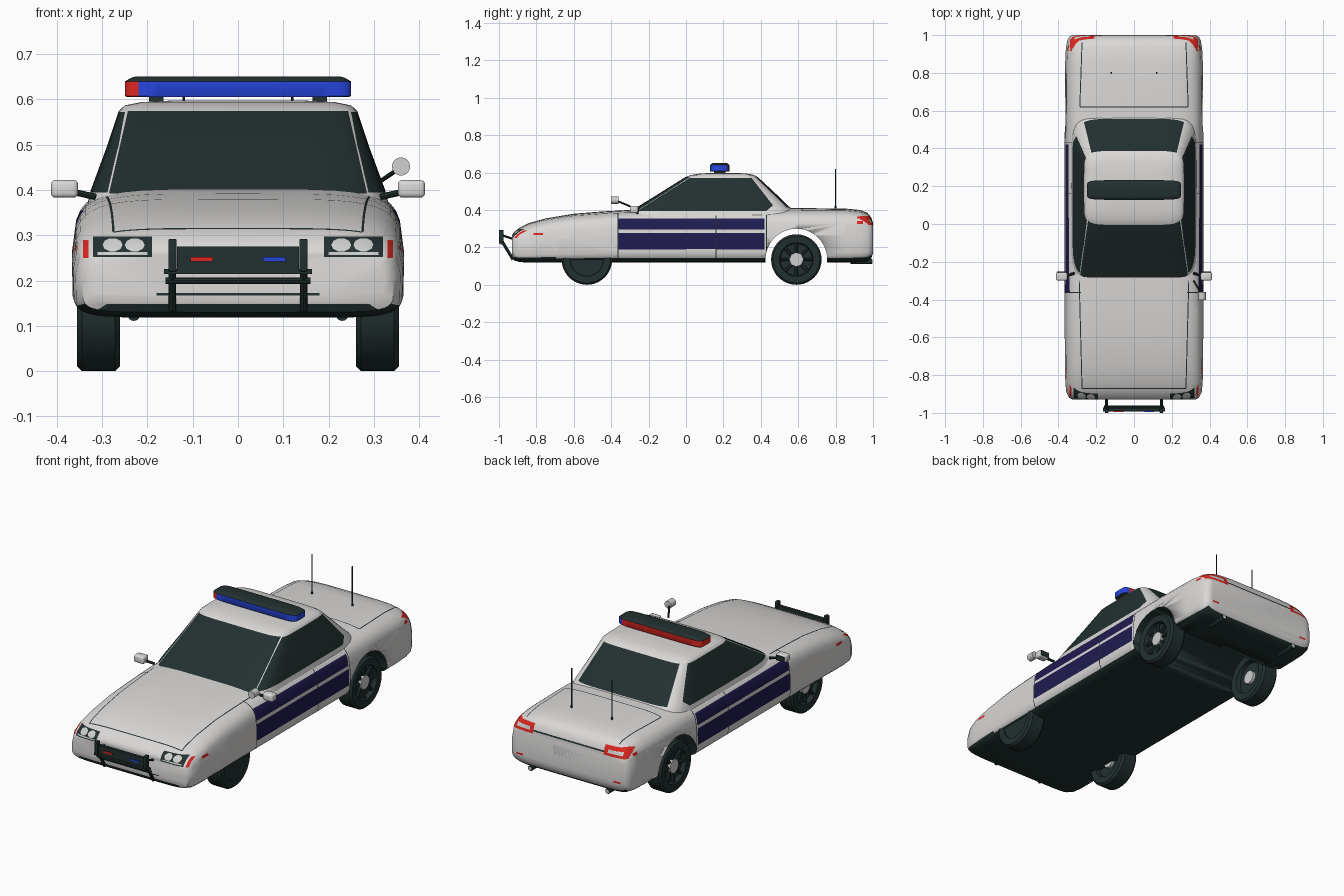
import bpy, bmesh, math
from mathutils import Vector

if "Cube" in bpy.data.objects:
    bpy.data.objects.remove(bpy.data.objects["Cube"])

PALETTE = [("white_paint", (.70, .69, .68)), ("black", (.016, .03, .029)), ("navy", (.014, .011, .08)),
           ("red", (.72, .02, .015)), ("blue", (.02, .06, .72)), ("light_grey", (.62, .62, .62))]
MATS = []
for nm, c in PALETTE:
    m = bpy.data.materials.new(nm)
    m.diffuse_color = (*c, 1)
    m.use_nodes = True
    m.node_tree.nodes["Principled BSDF"].inputs["Base Color"].default_value = m.diffuse_color
    MATS.append(m)
WHITE, BLACK, NAVY, RED, BLUE, GREY = range(6)


def finish(name, bm, mat=None, angle=35):
    """Turn a bmesh into an object; mat=None keeps per-face colours."""
    bmesh.ops.recalc_face_normals(bm, faces=bm.faces)
    me = bpy.data.meshes.new(name)
    bm.to_mesh(me)
    bm.free()
    ob = bpy.data.objects.new(name, me)
    bpy.context.collection.objects.link(ob)
    for m in (MATS if mat is None else [MATS[mat]]):
        me.materials.append(m)
    bpy.ops.object.select_all(action='DESELECT')
    bpy.context.view_layer.objects.active = ob
    ob.select_set(True)
    bpy.ops.object.shade_smooth_by_angle(angle=math.radians(angle))
    return ob


def loft(rings, closed=False):
    bm = bmesh.new()
    R = [[bm.verts.new(p) for p in r] for r in rings]
    pairs = list(zip(R, R[1:])) + ([(R[-1], R[0])] if closed else [])
    for a, b in pairs:
        for i in range(len(a)):
            j = (i + 1) % len(a)
            bm.faces.new((a[i], a[j], b[j], b[i]))
    if not closed:
        bm.faces.new(R[0])
        bm.faces.new(R[-1])
    bmesh.ops.recalc_face_normals(bm, faces=bm.faces)
    return bm


def sgnpow(v, e):
    return math.copysign(abs(v) ** e, v) if abs(v) > 1e-9 else 0.0


def plan_ring(z, y0, y1, w, n=7, k=40):
    """Rounded rectangle lying flat at height z."""
    return [(w * sgnpow(math.cos(t), 2 / n), (y0 + y1) / 2 + (y1 - y0) / 2 * sgnpow(math.sin(t), 2 / n), z)
            for t in (2 * math.pi * i / k for i in range(k))]


def body_ring(y, zb, zt, w, k=40):
    """Rounded cross-section of the body, narrower towards the top."""
    pts = []
    for i in range(k):
        t = 2 * math.pi * i / k
        n = 5 if math.sin(t) > 0 else 8
        f = sgnpow(math.sin(t), 2 / n)
        x = w * sgnpow(math.cos(t), 2 / n) * (1 - .04 * (f + .3) ** 2)
        pts.append((x, y, (zb + zt) / 2 + (zt - zb) / 2 * f))
    return pts


def paint(bm, poly, axis, sign, mat, thr=.2):
    """Cut a convex outline, projected along an axis, into the facing surface and colour it."""
    keep = [i for i in range(3) if i != axis]
    P = []
    for p in poly:
        v = Vector((0, 0, 0))
        v[keep[0]], v[keep[1]] = p
        P.append(v)
    d = Vector((0, 0, 0))
    d[axis] = 1
    mid = sum(P, Vector()) / len(P)
    planes = []
    for a, b in zip(P, P[1:] + P[:1]):
        n = (b - a).cross(d).normalized()
        planes.append((a, n if n.dot(a - mid) > 0 else -n))
    lo = [min(v[i] for v in P) for i in range(3)]
    hi = [max(v[i] for v in P) for i in range(3)]

    def inside(k):
        out = []
        for f in bm.faces:
            if f.normal[axis] * sign <= thr:
                continue
            if any(max(v.co[i] for v in f.verts) < lo[i] or min(v.co[i] for v in f.verts) > hi[i] for i in keep):
                continue
            c = f.calc_center_median()
            if all((c - a).dot(n) < 0 for a, n in planes[:k]):
                out.append(f)
        return out
    for k, (a, n) in enumerate(planes):
        bm.normal_update()
        fs = inside(k)
        geom = fs + list(dict.fromkeys(e for f in fs for e in f.edges)) + list(dict.fromkeys(v for f in fs for v in f.verts))
        if fs:
            bmesh.ops.bisect_plane(bm, geom=geom, dist=1e-6, plane_co=a, plane_no=n)
    bm.normal_update()
    for f in inside(len(planes)):
        f.material_index = mat


def rect(a0, a1, b0, b1):
    return [(a0, b0), (a1, b0), (a1, b1), (a0, b1)]


def line(p, q, w=.005):
    p, q = Vector(p), Vector(q)
    o = (q - p).orthogonal().normalized() * w / 2
    return [p + o, q + o, q - o, p - o]


def flip(poly, s):
    return [(p[0] * s, p[1]) for p in poly]


def box(name, x0, x1, y0, y1, z0, z1, mat, bevel=0):
    bm = bmesh.new()
    bmesh.ops.create_cube(bm, size=1)
    for v in bm.verts:
        v.co = ((x0 + x1) / 2 + v.co.x * (x1 - x0), (y0 + y1) / 2 + v.co.y * (y1 - y0), (z0 + z1) / 2 + v.co.z * (z1 - z0))
    if bevel:
        bmesh.ops.bevel(bm, geom=bm.edges[:], offset=bevel, segments=3, profile=.5, affect='EDGES')
    return finish(name, bm, mat)


def rod(name, p, q, r, mat, seg=16):
    p, q = Vector(p), Vector(q)
    bm = bmesh.new()
    bmesh.ops.create_cone(bm, cap_ends=True, segments=seg, radius1=r, radius2=r, depth=(q - p).length)
    rot = (q - p).to_track_quat('Z', 'Y')
    for v in bm.verts:
        v.co = rot @ v.co + (p + q) / 2
    return finish(name, bm, mat)


# Body shell: y, bottom, top, half width
STATIONS = [(-.93, .15, .265, .325), (-.92, .13, .282, .345), (-.89, .122, .305, .36), (-.84, .118, .33, .365),
            (-.75, .118, .355, .367), (-.6, .118, .38, .368), (-.45, .118, .392, .368), (-.27, .118, .402, .368),
            (0, .118, .405, .368), (.4, .118, .407, .368), (.6, .118, .41, .368), (.85, .118, .408, .366),
            (.93, .12, .4, .362), (.97, .125, .385, .355), (.99, .14, .36, .345), (1.0, .17, .33, .33)]
bm = loft([body_ring(*s) for s in STATIONS])
for s in (-1, 1):
    # door stripes, door gaps and side markers
    paint(bm, rect(-.36, .42, .295, .355), 0, s, NAVY)
    paint(bm, rect(-.36, .42, .19, .278), 0, s, NAVY)
    for y in (-.363, .16, .43):
        paint(bm, line((y, .14), (y, .385)), 0, s, BLACK)
    paint(bm, line((-.36, .142), (.43, .142)), 0, s, BLACK)
    paint(bm, rect(-.815, -.765, .265, .278), 0, s, RED)
    paint(bm, rect(.915, .945, .325, .34), 0, s, RED)
    paint(bm, rect(.915, .945, .355, .365), 0, s, RED)
    # headlights and turn signals
    paint(bm, flip(rect(.19, .32, .252, .297), s), 1, -1, BLACK, .05)
    for x in (.228, .277):
        paint(bm, flip([(x + .022 * math.cos(a), .279 + .015 * math.sin(a))
                        for a in (i * math.pi / 5 for i in range(10))], s), 1, -1, GREY, .05)
    paint(bm, flip(rect(.2, .31, .257, .263), s), 1, -1, GREY, .05)
    paint(bm, flip(rect(.33, .342, .25, .29), s), 1, -1, RED, .05)
    # tail lights
    paint(bm, flip(rect(.21, .34, .32, .368), s), 1, 1, RED, .1)
    paint(bm, flip(rect(.232, .315, .333, .35), s), 1, 1, GREY, .1)
    paint(bm, flip(rect(.27, .31, .185, .195), s), 1, 1, RED, .1)
    # hood and trunk gaps
    paint(bm, flip(line((.29, -.3), (.275, -.87)), s), 2, 1, BLACK)
    paint(bm, flip(line((.287, .62), (.275, .96)), s), 2, 1, BLACK)
paint(bm, line((-.275, -.87), (.275, -.87)), 2, 1, BLACK)
paint(bm, line((-.287, .62), (.287, .62)), 2, 1, BLACK)
paint(bm, line((-.21, .335), (.21, .335), .008), 1, 1, BLACK, .1)
paint(bm, line((-.18, .17), (.18, .17)), 1, -1, BLACK)
paint(bm, [(-.35, .11), (.35, .11), (.29, .148), (-.29, .148)], 1, -1, BLACK, .02)
body = finish("body", bm)

# Wheel tunnels cut right across the body
AXLES, AXLE_Z, ARCH = (-.53, .59), .135, .165
for y in AXLES:
    cutter = rod("arch_cutter", (-.6, y, AXLE_Z), (.6, y, AXLE_Z), ARCH, BLACK, 48)
    cutter.hide_render = True
    mod = body.modifiers.new("arch", 'BOOLEAN')
    mod.operation, mod.solver, mod.object = 'DIFFERENCE', 'EXACT', cutter
    bpy.context.view_layer.objects.active = body
    bpy.ops.object.modifier_apply(modifier="arch")
    bpy.data.objects.remove(cutter)
for f in body.data.polygons:
    c, n = f.center, f.normal
    in_arch = any(math.hypot(c.y - y, c.z - AXLE_Z) < ARCH + .003 for y in AXLES) and abs(n.x) < .3
    if in_arch or (n.z < -.6 and c.z < .2):
        f.material_index = BLACK

# Cabin with windows cut in
bm = loft([plan_ring(*r) for r in [(.36, -.35, .61, .335), (.40, -.285, .57, .325), (.50, -.125, .466, .288),
                                   (.575, -.005, .385, .263), (.587, .025, .365, .25), (.594, .07, .33, .215),
                                   (.598, .13, .27, .14)]])
paint(bm, [(-.285, .392), (.285, .392), (.243, .575), (-.243, .575)], 1, -1, BLACK)
paint(bm, [(-.265, .413), (.265, .413), (.225, .573), (-.225, .573)], 1, 1, BLACK)
for s in (-1, 1):
    paint(bm, [(-.26, .395), (.02, .572), (.35, .572), (.465, .425), (.43, .395)], 0, s, BLACK, .3)
finish("cabin", bm)

# Wheels: lathed tyre, spokes and hub (the front right one has lost its hub)
PROFILE = [(.02, -.02), (.085, -.02), (.09, -.044), (.125, -.047), (.135, -.036), (.135, .036),
           (.125, .047), (.09, .044), (.085, .02), (.02, .02)]
for y in AXLES:
    for s in (-1, 1):
        cx = s * .308
        rings = [[(cx + x, y + r * math.cos(a), AXLE_Z + r * math.sin(a)) for r, x in PROFILE]
                 for a in (2 * math.pi * i / 40 for i in range(40))]
        finish("wheel", loft(rings, closed=True), BLACK)
        if y < 0 and s > 0:
            rod("wheel_cover", (cx - .03, y, AXLE_Z), (cx + .038, y, AXLE_Z), .088, BLACK, 32)
            continue
        rod("wheel_hub", (cx - .036, y, AXLE_Z), (cx + .036, y, AXLE_Z), .036, GREY, 24)
        for i in range(8):
            a = math.pi * i / 4
            c, sn = math.cos(a), math.sin(a)
            rod("wheel_spoke", (cx + s * .022, y + .03 * c, AXLE_Z + .03 * sn),
                (cx + s * .03, y + .088 * c, AXLE_Z + .088 * sn), .009, BLACK, 8)

# Roof light bar
bm = loft([plan_ring(*r) for r in [(.605, .13, .23, .245), (.608, .128, .232, .25), (.64, .128, .232, .25),
                                   (.648, .137, .223, .235), (.651, .145, .215, .225)]])
for f in bm.faces:
    f.material_index = BLACK if f.calc_center_median().z > .641 or f.normal.z < -.7 else BLUE
paint(bm, rect(-.26, -.22, .60, .64), 1, -1, RED, .02)
paint(bm, rect(-.26, .22, .60, .64), 1, 1, RED, .02)
paint(bm, rect(.12, .24, .60, .64), 0, -1, RED, .3)
finish("light_bar", bm)

for s in (-1, 1):
    box("light_bar_foot", s * .18 - .016, s * .18 + .016, .15, .21, .58, .608, BLACK)
    # Door mirrors
    box("mirror", s * .383 - .03, s * .383 + .03, -.30, -.255, .383, .422, WHITE, .01)
    box("mirror_glass", s * .383 - .024, s * .383 + .024, -.256, -.252, .389, .416, BLACK)
    rod("mirror_arm", (s * .315, -.26, .385), (s * .36, -.275, .395), .007, BLACK, 8)
    # Trunk antennas
    rod("antenna", (s * .12, .8, .4), (s * .12, .8, .62), .0028, BLACK, 8)
    rod("antenna_foot", (s * .12, .8, .4), (s * .12, .8, .42), .005, BLACK, 8)
    # Exhaust pipes
    rod("exhaust", (s * .23, .88, .125), (s * .23, .995, .125), .014, BLACK)
    rod("exhaust_tip", (s * .23, .99, .125), (s * .23, .997, .125), .010, GREY)
    # Push bar uprights
    rod("push_bar_leg", (s * .145, -.925, .135), (s * .145, -.985, .235), .008, BLACK, 8)
    box("push_bar_upright", s * .145 - .009, s * .145 + .009, -1.0, -.975, .22, .292, BLACK, .003)
    rod("push_bar_brace", (s * .145, -.985, .265), (s * .145, -.91, .24), .006, BLACK, 8)
    box("push_bar_light", s * .08 - .025, s * .08 + .025, -.994, -.985, .242, .252, RED if s < 0 else BLUE)

# Push bar cross members
box("push_bar_panel", -.135, .135, -.99, -.975, .222, .275, BLACK)
box("push_bar_rail", -.163, .163, -.992, -.972, .215, .226, BLACK)
rod("push_bar_low_rail", (-.16, -.967, .2), (.16, -.967, .2), .007, BLACK, 8)

# Spotlight beside the windscreen
rod("spotlight_stalk", (.315, -.3, .42), (.355, -.365, .447), .005, BLACK, 8)
rod("spotlight", (.36, -.402, .452), (.36, -.36, .452), .02, GREY, 20)
# Rear number plate
box("rear_plate", -.09, .09, .996, 1.0, .24, .29, GREY)
